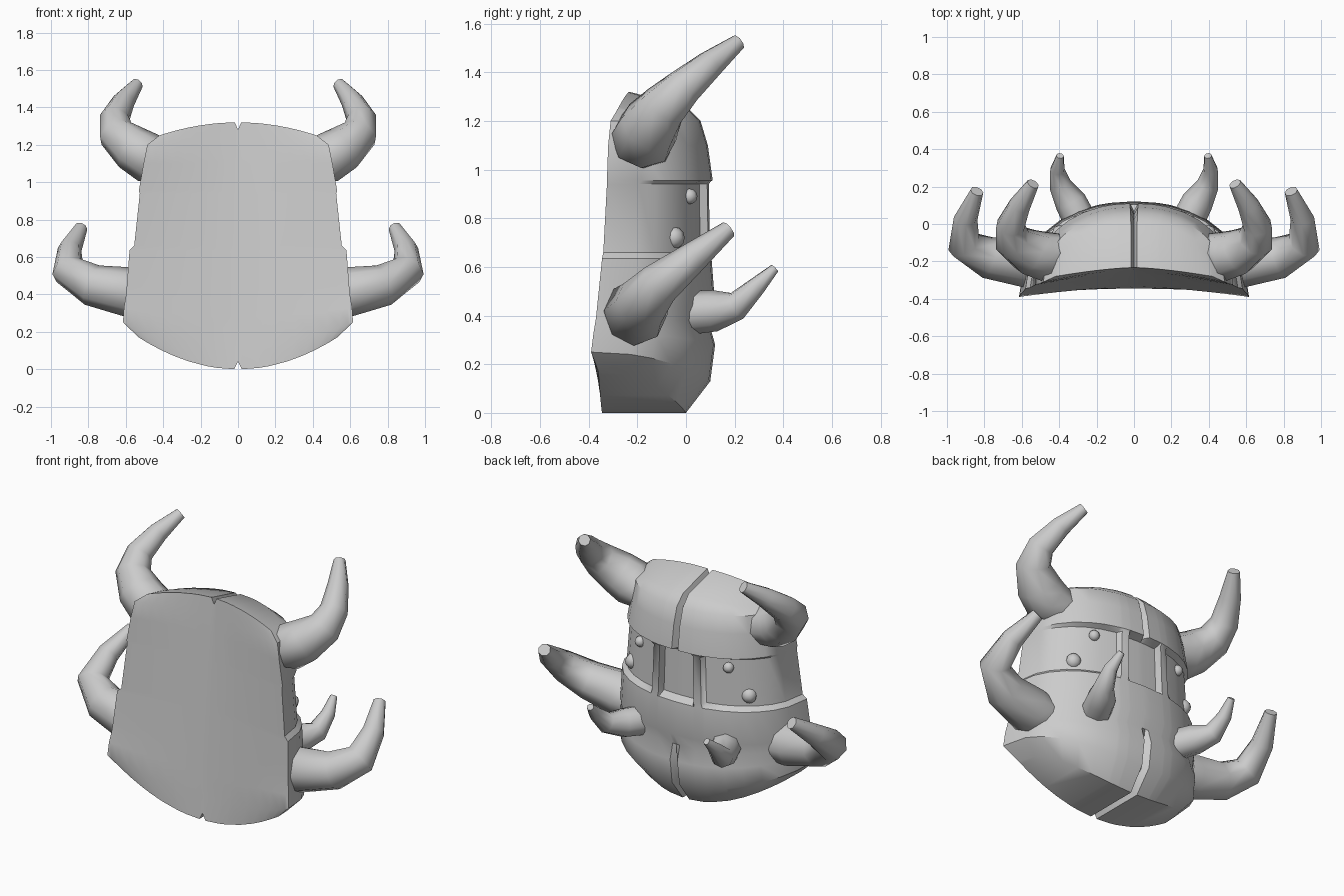
import bpy, bmesh, math

cube = bpy.data.objects.get("Cube")
if cube:
    bpy.data.objects.remove(cube)

grey = bpy.data.materials.new("plain_grey")
grey.use_nodes = True
COLOUR = (0.6, 0.6, 0.6, 1)
grey.diffuse_color = COLOUR
grey.node_tree.nodes["Principled BSDF"].inputs["Base Color"].default_value = COLOUR


def finish(obj, angle):
    obj.data.materials.clear()
    obj.data.materials.append(grey)
    bpy.ops.object.select_all(action='DESELECT')
    obj.select_set(True)
    bpy.context.view_layer.objects.active = obj
    if obj.type == 'CURVE':
        bpy.ops.object.convert(target='MESH')
    bpy.ops.object.shade_smooth_by_angle(angle=math.radians(angle))


# Mask rows, bottom to top: half width, outer y, rim y, middle z, rise at sides, zone
ROWS = [
    (0.53, 0.00, -0.36, 0.00, 0.17, "chin"),
    (0.615, 0.10, -0.39, 0.13, 0.12, "chin"),
    (0.61, 0.12, -0.38, 0.28, 0.05, "chin"),
    (0.60, 0.095, -0.37, 0.37, 0.02, "plain"),
    (0.595, 0.12, -0.365, 0.44, 0.0, "plain"),
    (0.58, 0.105, -0.345, 0.635, 0.0, "plain"),
    (0.555, 0.075, -0.34, 0.66, 0.0, "eyes"),
    (0.525, 0.07, -0.325, 0.94, 0.0, "eyes"),
    (0.53, 0.11, -0.325, 0.955, 0.0, "cap"),
    (0.505, 0.09, -0.32, 1.10, 0.0, "cap"),
    (0.485, 0.06, -0.31, 1.20, 0.0, "cap"),
    (0.42, 0.00, -0.28, 1.32, -0.07, "top"),
]
HALF = [0.04, 0.2, 0.215, 0.3, 0.325, 0.5, 0.65, 0.78, 0.89, 0.96, 1]
COLS = [-f for f in reversed(HALF)] + [0] + HALF


def outward(zone, f):
    """Grooves, nose recess and raised pillars of the outer side."""
    if zone in ("chin", "cap", "top"):
        return -0.04 if f == 0 else 0
    if zone == "eyes":
        if abs(f) < 0.21:
            return -0.015
        if abs(f) < 0.32:
            return 0.03
    return 0


def build_mask():
    bm = bmesh.new()
    rings = []
    for w, yb, rim, z, rise, zone in ROWS:
        outer, flat = [], []
        centre = 0.085 * z - 0.345
        for f in COLS:
            zz = z + rise * f * f
            depth = (1 - abs(f) ** 2.2) ** (1 / 2.2)
            y = rim + (yb - rim) * depth + outward(zone, f)
            hollow = (centre - rim) * (1 - abs(f) ** 1.5)
            notch = f == 0 and (zone == "top" or z == 0)
            shift = 0.04 * (-1 if zone == "top" else 1) if notch else 0
            drop = 0.06 * depth if zone == "top" else 0
            outer.append(bm.verts.new((w * f, y, zz + shift - drop)))
            flat.append(bm.verts.new((w * f, rim + hollow, zz + shift)))
        rings.append(outer + flat[::-1])
    n, c = len(rings[0]), len(COLS)
    for a, b in zip(rings, rings[1:]):
        for i in range(n):
            j = (i + 1) % n
            bm.faces.new((a[i], a[j], b[j], b[i]))
    for ring in (rings[0], rings[-1]):
        for i in range(c - 1):
            bm.faces.new((ring[i], ring[i + 1], ring[n - 2 - i], ring[n - 1 - i]))
    bmesh.ops.remove_doubles(bm, verts=bm.verts, dist=0.0005)
    bmesh.ops.recalc_face_normals(bm, faces=bm.faces)
    mesh = bpy.data.meshes.new("mask")
    bm.to_mesh(mesh)
    bm.free()
    obj = bpy.data.objects.new("mask", mesh)
    bpy.context.collection.objects.link(obj)
    finish(obj, 38)


def horn(name, side, path):
    """Tapered eight-sided horn along points of x, y, z, radius."""
    curve = bpy.data.curves.new(name, 'CURVE')
    curve.dimensions = '3D'
    curve.bevel_depth = 1
    curve.bevel_resolution = 2
    curve.use_fill_caps = True
    spline = curve.splines.new('POLY')
    spline.points.add(len(path) - 1)
    for p, (x, y, z, r) in zip(spline.points, path):
        p.co = (side * x, y, z, 1)
        p.radius = r
    obj = bpy.data.objects.new(name, curve)
    bpy.context.collection.objects.link(obj)
    finish(obj, 60)


def stud(name, side, x, y, z, r):
    bpy.ops.mesh.primitive_uv_sphere_add(segments=8, ring_count=6, radius=r,
                                         location=(side * x, y, z))
    obj = bpy.context.object
    obj.name = name
    finish(obj, 60)


HORNS = {
    "upper_horn": [(0.37, -0.15, 1.10, 0.1), (0.48, -0.175, 1.13, 0.135),
                   (0.56, -0.15, 1.18, 0.125), (0.65, -0.09, 1.26, 0.1),
                   (0.66, -0.01, 1.34, 0.08), (0.61, 0.1, 1.435, 0.06),
                   (0.54, 0.215, 1.525, 0.034)],
    "lower_horn": [(0.48, -0.19, 0.4, 0.11), (0.57, -0.21, 0.41, 0.135),
                   (0.78, -0.18, 0.45, 0.112), (0.91, -0.11, 0.53, 0.09),
                   (0.9, 0.03, 0.64, 0.064), (0.84, 0.175, 0.755, 0.036)],
    "tusk": [(0.28, 0.0, 0.41, 0.09), (0.34, 0.12, 0.42, 0.085),
             (0.395, 0.21, 0.44, 0.06), (0.41, 0.29, 0.52, 0.04),
             (0.395, 0.365, 0.595, 0.02)],
}

build_mask()
for side, label in ((1, "left"), (-1, "right")):
    for part, path in HORNS.items():
        horn(f"{label}_{part}", side, path)
    stud(f"{label}_upper_stud", side, 0.3, 0.015, 0.89, 0.032)
    stud(f"{label}_lower_stud", side, 0.395, -0.05, 0.72, 0.045)
